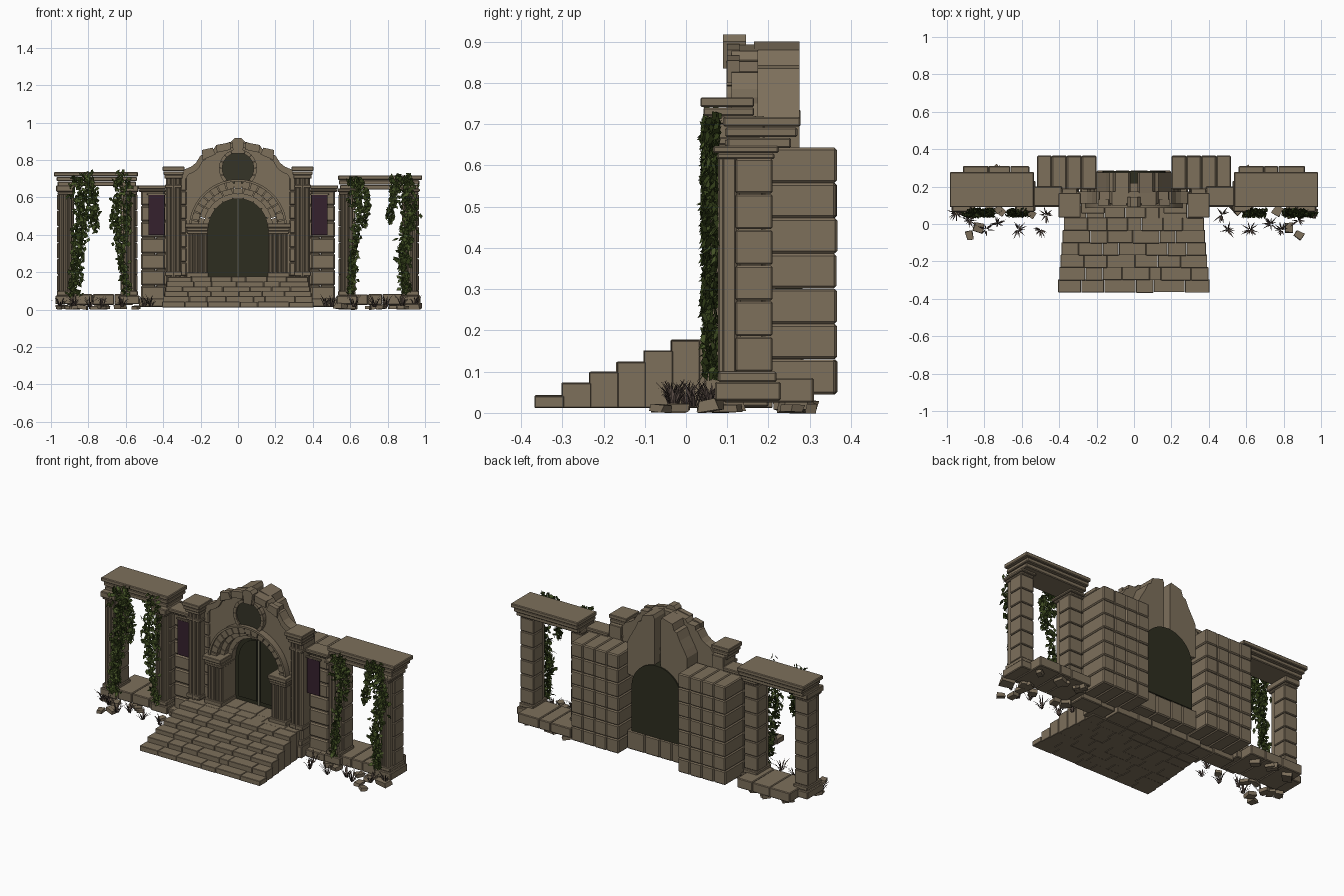
import bpy, bmesh, math, random
from mathutils import Vector, Matrix

random.seed(7)
R = random.uniform
if "Cube" in bpy.data.objects:
    bpy.data.objects.remove(bpy.data.objects["Cube"])


def material(name, r, g, b):
    m = bpy.data.materials.new(name)
    m.use_nodes = True
    m.diffuse_color = (r, g, b, 1)
    n = next(n for n in m.node_tree.nodes if n.type == 'BSDF_PRINCIPLED')
    n.inputs["Base Color"].default_value = (r, g, b, 1)
    n.inputs["Roughness"].default_value = 0.9
    return m


STONE = material("sandstone", .205, .16, .105)
DOOR = material("dark_olive_door", .027, .027, .014)
SEAM = material("pale_door_seam", .17, .16, .11)
GLASS = material("dark_window", .035, .034, .02)
CLOTH = material("purple_cloth", .036, .015, .027)
LEAF = material("dark_leaf", .03, .046, .009)
LEAF2 = material("light_leaf", .065, .095, .022)
GRASS = material("dry_grass", .085, .06, .05)


def finish(name, bm, mats, mirror=False):
    bmesh.ops.recalc_face_normals(bm, faces=bm.faces)
    me = bpy.data.meshes.new(name)
    bm.to_mesh(me)
    bm.free()
    for m in mats:
        me.materials.append(m)
    ob = bpy.data.objects.new(name, me)
    bpy.context.collection.objects.link(ob)
    if mirror:
        ob.modifiers.new("mirror", 'MIRROR').use_mirror_merge = False
    return ob


def boxes(name, items, mat=STONE, bevel=.004, mirror=False):
    """Blocks given as (x0, x1, y0, y1, z0, z1) in one object."""
    bm = bmesh.new()
    for x0, x1, y0, y1, z0, z1 in items:
        mx = Matrix.Translation(((x0 + x1) / 2, (y0 + y1) / 2, (z0 + z1) / 2))
        mx = mx @ Matrix.Diagonal((abs(x1 - x0), y1 - y0, z1 - z0, 1))
        bmesh.ops.create_cube(bm, size=1, matrix=mx)
    if bevel:
        bmesh.ops.bevel(bm, geom=bm.edges[:], offset=bevel, segments=1, affect='EDGES')
    return finish(name, bm, [mat], mirror)


def prisms(name, outlines, y0, y1, mat=STONE, mirror=False):
    """Front outlines (x, z) extruded from y0 back to y1."""
    bm = bmesh.new()
    for pts in outlines:
        f = bm.faces.new([bm.verts.new((x, y0, z)) for x, z in pts])
        ext = bmesh.ops.extrude_face_region(bm, geom=[f], use_keep_orig=True)
        vs = [v for v in ext["geom"] if isinstance(v, bmesh.types.BMVert)]
        bmesh.ops.translate(bm, verts=vs, vec=(0, y1 - y0, 0))
    return finish(name, bm, [mat], mirror)


def arc(r, cz, a0, a1, n):
    return [(r * math.cos(a0 + (a1 - a0) * i / n), cz + r * math.sin(a0 + (a1 - a0) * i / n))
            for i in range(n + 1)]


def wedges(name, r0, r1, cz, total, n, y0, y1, gap=.012):
    step = total / n
    prisms(name, [arc(r0, cz, i * step + gap, (i + 1) * step - gap, 2)
                  + arc(r1, cz, (i + 1) * step - gap, i * step + gap, 2) for i in range(n)], y0, y1)


def rods(name, spots, r, z0, z1, mirror=False):
    bm = bmesh.new()
    for x, y in spots:
        bmesh.ops.create_cone(bm, cap_ends=True, segments=8, radius1=r, radius2=r, depth=z1 - z0,
                              matrix=Matrix.Translation((x, y, (z0 + z1) / 2)))
    return finish(name, bm, [STONE], mirror)


def row(x0, x1, n, y0, y1, z0, z1):
    """A row of uneven bricks."""
    cuts = [x0 + (x1 - x0) * (i + (R(-.25, .25) if 0 < i < n else 0)) / n for i in range(n + 1)]
    return [(a, b - .0015, y0 + R(0, .004), y1, z0, z1 - R(0, .003))
            for a, b in zip(cuts, cuts[1:])]


# Stairs and landing
tops = [.043, .074, .101, .126, .152, .178]
bricks = []
for i, t in enumerate(tops):
    y, w = -.368 + i * .066, .405 - i * .006
    bricks += row(-w, w, 6 + i % 2, y, y + .072, .012, t)
bricks += row(-.37, .37, 7, .03, .1, .012, .178) + row(-.29, .29, 5, .1, .21, .012, .178)
boxes("stairs", bricks, bevel=.002)
boxes("back_plinth", row(-.2, .2, 4, .2, .285, .05, .165), bevel=.006)

# Rear block walls and side bays
rear, bays = [], []
for k in range(7):
    z = .045 + k * .0855
    xs = [.2, .28, .36, .44, .518]
    for a, b in zip(xs, xs[1:]):
        rear.append((a, b, .185, .367 - R(0, .003), z, z + .085))
    bays.append((.39, .518, .12 + R(0, .006), .19, z, z + .08))
boxes("rear_walls", rear, bevel=.006, mirror=True)
boxes("side_bays", bays, bevel=.007, mirror=True)
boxes("bay_cornices", [(.385, .53, .11, .2, .63, .645), (.385, .535, .095, .2, .645, .665)], mirror=True)
boxes("bay_footings", [(.39, .53, .09, .2, .015, .06)], mirror=True)
boxes("banners", [(.393, .478, .1, .106, .4, .615)], CLOTH, 0, True)
boxes("banner_rods", [(.385, .486, .097, .11, .612, .622)], bevel=.002, mirror=True)

# Facade with arched opening and stepped gable
CZ = .435
gable = [(.31, .715), (.285, .75), (.25, .765), (.225, .785), (.2, .825), (.186, .828), (.184, .852),
         (.132, .856), (.118, .877), (.03, .893), (0, .893)]
facade = arc(.22, CZ, math.pi / 2, 0, 12) + [(.22, .05), (.31, .05)] + gable
prisms("facade", [facade], .125, .175, mirror=True)
prisms("gable_coping", [gable + [(x * .93, z - .028) for x, z in reversed(gable)]], .11, .13, mirror=True)
rear_gable = arc(.165, CZ, math.radians(83), math.radians(20), 8) + [
    (.2, .5), (.2, .7), (.182, .735), (.15, .79), (.13, .835), (.112, .842), (.1, .88), (.03, .9), (.02, .88)]
prisms("rear_gable", [rear_gable], .165, .275, mirror=True)
prisms("keystone", [[(-.024, .835), (.024, .835), (.034, .9), (.018, .918), (-.018, .918), (-.034, .9)]], .09, .145)
prisms("gable_blocks", [[(.12, .83), (.19, .8), (.192, .854), (.135, .866)],
                        [(.04, .855), (.112, .84), (.118, .88), (.04, .895)]], .1, .13, mirror=True)
boxes("facade_courses", [(.275, .308, .112, .13, z, z + .073)
                         for z in [.18 + .076 * k for k in range(7)]], bevel=.005, mirror=True)

# Round window
prisms("round_window", [arc(.088, .755, 0, 2 * math.pi * 31 / 32, 31)], .107, .127, GLASS)
wedges("window_ring", .084, .102, .755, 2 * math.pi, 16, .098, .128)

# Portal: stepped arches on ribbed piers
for i, (r0, r1, y, n) in enumerate([(.158, .185, .165, 9), (.185, .213, .13, 11), (.213, .25, .095, 17)]):
    wedges(f"arch_ring_{i}", r0, r1, CZ, math.pi, n, y, .22)
wedges("arch_hood", .25, .262, CZ, math.pi, 24, .085, .13, 0)
boxes("portal_piers", [(.162, .265, .085, .22, .17, .44), (.158, .275, .066, .22, .17, .2),
                       (.16, .272, .07, .22, .405, .42), (.16, .275, .066, .22, .42, .438),
                       (.158, .283, .056, .2, .438, .462)], bevel=.003, mirror=True)
rods("portal_pier_ribs", [(.178, .086), (.2, .083), (.226, .083), (.25, .086)], .01, .2, .406, True)

# Double door, seen on both sides
prisms("door", [arc(.168, CZ, 0, math.pi, 20) + [(-.168, .165), (.168, .165)]], .205, .283, DOOR)
prisms("door_panels", [arc(.135, CZ, math.radians(5), math.radians(84), 8) + [(.014, .2), (.134, .2)]],
       .198, .206, DOOR, True)
boxes("door_seam", [(-.006, .006, .196, .204, .178, .6)], SEAM, 0)

# Main pilasters flanking the portal
boxes("pilasters", [(.305, .385, .075, .19, .02, .72), (.295, .395, .045, .19, .02, .09),
                    (.3, .39, .055, .19, .09, .12), (.3, .39, .06, .19, .18, .205),
                    (.3, .39, .06, .18, .65, .668), (.296, .394, .052, .17, .7, .72),
                    (.292, .398, .042, .165, .72, .74), (.286, .404, .035, .165, .742, .765)],
      bevel=.003, mirror=True)
rods("pilaster_ribs", [(.32, .073), (.345, .069), (.37, .073)], .011, .12, .7, True)

# Side porticos
for s, dz, side in ((-1, .015, "right"), (1, -.003, "left")):
    parts, ribs = [], []
    for cx in (.582, .922):
        parts += [(cx - .045, cx + .045, .12, .21, .1 + k * .0865, .184 + k * .0865) for k in range(6)]
        parts += [(cx - .034, cx + .034, .088, .122, .08, .63),
                  (cx - .055, cx + .055, .07, .23, .03, .075), (cx - .047, cx + .047, .078, .22, .075, .1),
                  (cx - .043, cx + .043, .075, .215, .615, .63), (cx - .05, cx + .05, .065, .225, .63, .65 + dz)]
        ribs += [(s * (cx + d), .088) for d in (-.022, 0, .022)]
    parts += [(.545, .965, .1, .255, .645 + dz, .67 + dz), (.54, .97, .095, .27, .672 + dz, .695 + dz),
              (.535, .985, .09, .278, .697 + dz, .721 + dz)]
    parts += row(.56, .915, 3, .09, .31, .025, .085)
    boxes(side + "_portico", [(s * a, s * b, *rest) for a, b, *rest in parts], bevel=.004)
    rods(side + "_portico_ribs", ribs, .01, .1, .62)

# Rubble along the ground
bm = bmesh.new()
for s in (-1, 1):
    for k in range(16):
        x, y = s * R(.53, .95), random.choice((R(.05, .11), R(.25, .29)))
        if k < 2:
            x, y = s * (.83 + .05 * k), -.02 - .04 * k
        w = R(.016, .028)
        mx = Matrix.Translation((x, y, w * .65)) @ Matrix.Rotation(R(0, 6), 4, 'Z')
        mx = mx @ Matrix.Rotation(R(-.2, .2), 4, 'X') @ Matrix.Diagonal((w * R(2, 2.8), w * R(1.5, 2.2), w, 1))
        vs = bmesh.ops.create_cube(bm, size=1, matrix=mx)["verts"]
        for v in vs:
            v.co += Vector((R(-1, 1), R(-1, 1), 0)) * w * .25
finish("rubble", bm, [STONE])

# Hanging vines: strands of (x, z) points with a spread and a leaf count
vines = {"right_outer_vine": [([(-.86, .72), (-.83, .5), (-.86, .3), (-.88, .08)], .05, 480),
                              ([(-.8, .73), (-.77, .58), (-.76, .42)], .025, 130)],
         "right_inner_vine": [([(-.63, .74), (-.65, .5), (-.63, .3), (-.59, .09)], .032, 270),
                              ([(-.58, .71), (-.59, .5), (-.6, .35)], .02, 90)],
         "left_inner_vine": [([(.61, .71), (.65, .52), (.62, .3), (.6, .09)], .032, 270),
                             ([(.65, .7), (.69, .6), (.68, .45)], .02, 80)],
         "left_outer_vine": [([(.9, .72), (.92, .5), (.88, .3), (.89, .09)], .045, 440),
                             ([(.85, .71), (.83, .6), (.81, .47)], .025, 120)]}
for name, strands in vines.items():
    bm = bmesh.new()
    for path, spread, count in strands:
        for _ in range(count):
            t = R(0, len(path) - 1.001)
            i = int(t)
            p = Vector(path[i]).lerp(Vector(path[i + 1]), t - i)
            c = Vector((p.x + random.gauss(0, spread * (.58 - .1 * t)), .06 + R(-.02, .018), p.y + R(-.015, .01)))
            rot = Matrix.Rotation(R(-1, 1), 3, 'Z') @ Matrix.Rotation(R(-.9, .4), 3, 'X') @ Matrix.Rotation(R(-1.2, 1.2), 3, 'Y')
            w, h = R(.008, .013), R(.013, .02)
            vs = [bm.verts.new(c + rot @ Vector(q)) for q in
                  ((0, 0, h), (w, .002, h * .2), (0, 0, -h), (-w, .002, h * .2))]
            bm.faces.new(vs).material_index = 1 if R(0, 1) < .3 else 0
    finish(name, bm, [LEAF, LEAF2])

# Dry grass tufts
bm = bmesh.new()
for s in (-1, 1):
    for cx, cy in ((.5, -.03), (.47, .05), (.62, -.03), (.73, 0), (.79, -.03), (.88, .02), (.95, .06)):
        for _ in range(14):
            a, lean, h = R(0, 6.3), R(.02, .05), R(.03, .07)
            d, e = Vector((math.cos(a), math.sin(a), 0)), Vector((-math.sin(a), math.cos(a), 0)) * .003
            b = Vector((s * cx, cy, .015)) + d * R(0, .012)
            m = b + d * lean * .4 + Vector((0, 0, h * .65))
            tip = b + d * lean + Vector((0, 0, h))
            v = [bm.verts.new(q) for q in (b - e, b + e, m + e, m - e, tip)]
            bm.faces.new(v[:4])
            bm.faces.new((v[3], v[2], v[4]))
finish("dry_grass", bm, [GRASS])
